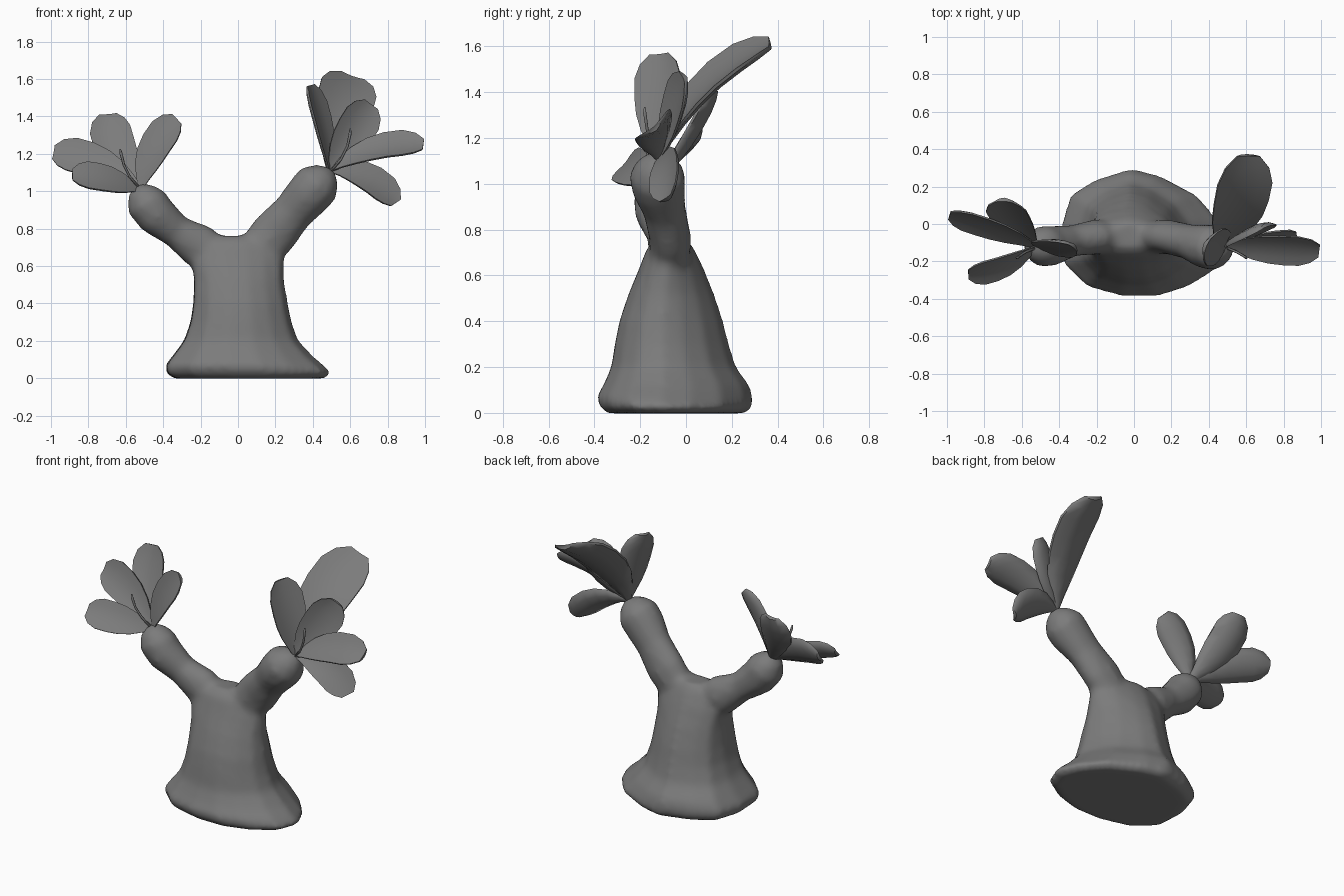
import bpy, bmesh, math
from mathutils import Vector

if "Cube" in bpy.data.objects:
    bpy.data.objects.remove(bpy.data.objects["Cube"])

grey = bpy.data.materials.new("stone grey")
grey.diffuse_color = (0.2, 0.2, 0.2, 1)
grey.use_nodes = True
grey.node_tree.nodes["Principled BSDF"].inputs["Base Color"].default_value = grey.diffuse_color


def make_object(name, bm):
    bmesh.ops.recalc_face_normals(bm, faces=bm.faces[:])
    me = bpy.data.meshes.new(name)
    bm.to_mesh(me)
    bm.free()
    ob = bpy.data.objects.new(name, me)
    bpy.context.collection.objects.link(ob)
    me.materials.append(grey)
    me.polygons.foreach_set("use_smooth", [True] * len(me.polygons))
    return ob


def loft(bm, rings):
    """Skin a list of equal rings and cap both ends."""
    vs = [[bm.verts.new(p) for p in r] for r in rings]
    n = len(vs[0])
    for a, b in zip(vs, vs[1:]):
        for i in range(n):
            bm.faces.new((a[i], a[(i + 1) % n], b[(i + 1) % n], b[i]))
    bm.faces.new(vs[0][::-1])
    bm.faces.new(vs[-1])


def tube(bm, path, sides=12):
    """Tube through (x, y, z, radius, depth radius) points."""
    pts = [Vector(p[:3]) for p in path]
    rings = []
    for i, p in enumerate(pts):
        t = (pts[min(i + 1, len(pts) - 1)] - pts[max(i - 1, 0)]).normalized()
        u = t.cross(Vector((0, 1, 0))).normalized()
        v = t.cross(u)
        r, d = path[i][3], path[i][-1]
        rings.append([p + r * math.cos(a) * u + d * math.sin(a) * v
                      for a in (2 * math.pi * k / sides for k in range(sides))])
    loft(bm, rings)


# Trunk: an irregular foot outline fitted to (z, xmin, xmax, ymin, ymax)
outline = [(0, .30), (.15, .26), (.33, .16), (.44, .03), (.49, -.1), (.44, -.23),
           (.3, -.32), (.14, -.37), (-.05, -.37), (-.24, -.32), (-.37, -.2),
           (-.38, 0), (-.33, .16), (-.2, .24)]
levels = [(-.002, -.34, .46, -.34, .26), (.025, -.385, .51, -.375, .295),
          (.07, -.39, .46, -.39, .295), (.12, -.35, .40, -.36, .28),
          (.2, -.29, .325, -.325, .22), (.3, -.255, .29, -.31, .19),
          (.4, -.24, .27, -.29, .165), (.52, -.235, .25, -.25, .125),
          (.64, -.25, .25, -.2, .075), (.72, -.22, .22, -.17, .035),
          (.76, -.14, .14, -.13, .005)]
bm = bmesh.new()
loft(bm, [[(x0 + (x + .38) / .87 * (x1 - x0), y0 + (y + .37) / .67 * (y1 - y0), z)
           for x, y in outline] for z, x0, x1, y0, y1 in levels])
# Two arms ending in rounded knobs
tube(bm, [(-.08, -.07, .61, .10, .09), (-.21, -.07, .71, .12, .095),
          (-.33, -.09, .785, .09, .085), (-.435, -.115, .87, .112, .108),
          (-.49, -.12, .94, .115, .112), (-.515, -.12, 1.0, .08, .08),
          (-.525, -.12, 1.035, .03, .03)])
tube(bm, [(.07, -.07, .63, .11, .09), (.19, -.07, .77, .13, .092),
          (.295, -.095, .89, .112, .095), (.38, -.12, .985, .126, .12),
          (.43, -.125, 1.04, .126, .124), (.475, -.125, 1.085, .085, .085),
          (.50, -.125, 1.115, .03, .03)])
trunk = make_object("trunk_and_arms", bm)
rm = trunk.modifiers.new("merge", 'REMESH')
rm.mode = 'VOXEL'
rm.voxel_size = .02
rm.use_smooth_shade = True
sm = trunk.modifiers.new("soften", 'SMOOTH')
sm.factor = .5
sm.iterations = 8

# Petal half-width along its length
SHAPE = [(0, .12), (.12, .40), (.27, .72), (.43, .92), (.6, 1), (.78, 1),
         (.91, .8), (1, .42)]


def petal(name, base, mid, tip, across, width, cup=.14, thick=.03):
    base, mid, tip = Vector(base), Vector(mid), Vector(tip)
    ctrl = 2 * mid - (base + tip) / 2
    # the blade cups towards the flower's centre line
    inward = base + Vector((.2 * (1 if base.x > 0 else -1), -.12, .4)) - mid
    side = Vector(across)
    flip = 1 if (tip - base).cross(side).dot(inward) > 0 else -1
    bm = bmesh.new()
    rings = []
    for t, f in SHAPE:
        p = base * (1 - t) ** 2 + ctrl * 2 * t * (1 - t) + tip * t * t
        d = ((ctrl - base) * (1 - t) + (tip - ctrl) * t).normalized()
        w = (side - d * side.dot(d)).normalized()
        n = d.cross(w) * flip
        h = f * width / 2
        top, bot = [], []
        for s in (-1, -.55, 0, .55, 1):
            lift = cup * width * f * (s * s - .5)
            k = thick / 2 * (1 - .65 * s * s) * (.5 + .5 * f)
            top.append(p + w * s * h + n * (lift + k))
            bot.append(p + w * s * h + n * (lift - k))
        rings.append(top + bot[::-1])
    loft(bm, rings)
    ob = make_object(name, bm)
    bpy.context.view_layer.objects.active = ob
    ob.select_set(True)
    bpy.ops.object.shade_smooth_by_angle(angle=math.radians(60))
    ob.select_set(False)


# Left flower
L = (-.52, -.12, 1.01)
petal("left_petal_outer", L, (-.76, -.02, 1.15), (-.985, .05, 1.205), (.2, .45, .85), .20)
petal("left_petal_back", L, (-.645, .02, 1.21), (-.695, .125, 1.41), (.9, .1, .4), .22)
petal("left_petal_front", L, (-.70, -.22, 1.06), (-.885, -.265, 1.085), (0, .6, .7), .185)
petal("left_petal_inner", L, (-.45, -.12, 1.22), (-.325, -.12, 1.385), (-.78, .45, .42), .185)

# Right flower
R = (.49, -.12, 1.11)
petal("right_petal_back", R, (.555, .075, 1.415), (.61, .365, 1.61), (1, .2, -.26), .31, .12, .04)
petal("right_petal_inner", R, (.45, -.12, 1.34), (.385, -.115, 1.565), (.45, 1, .05), .215)
petal("right_petal_middle", R, (.60, -.06, 1.29), (.71, -.01, 1.465), (.8, .3, -.4), .215)
petal("right_petal_outer", R, (.74, -.13, 1.225), (.99, -.14, 1.245), (0, .75, .65), .2)
petal("right_petal_lower", R, (.69, -.09, 1.07), (.84, -.085, .935), (.35, .55, .6), .19)

# Thin curved stamens
for name, path in (
        ("left_stamen", [(-.53, -.13, 1.02, .007), (-.58, -.15, 1.08, .007),
                         (-.61, -.17, 1.14, .007), (-.625, -.18, 1.20, .008),
                         (-.63, -.18, 1.225, .004)]),
        ("right_stamen", [(.50, -.13, 1.11, .007), (.55, -.15, 1.17, .007),
                          (.585, -.17, 1.24, .007), (.60, -.18, 1.31, .008),
                          (.60, -.18, 1.335, .004)])):
    bm = bmesh.new()
    tube(bm, path, 6)
    make_object(name, bm)
